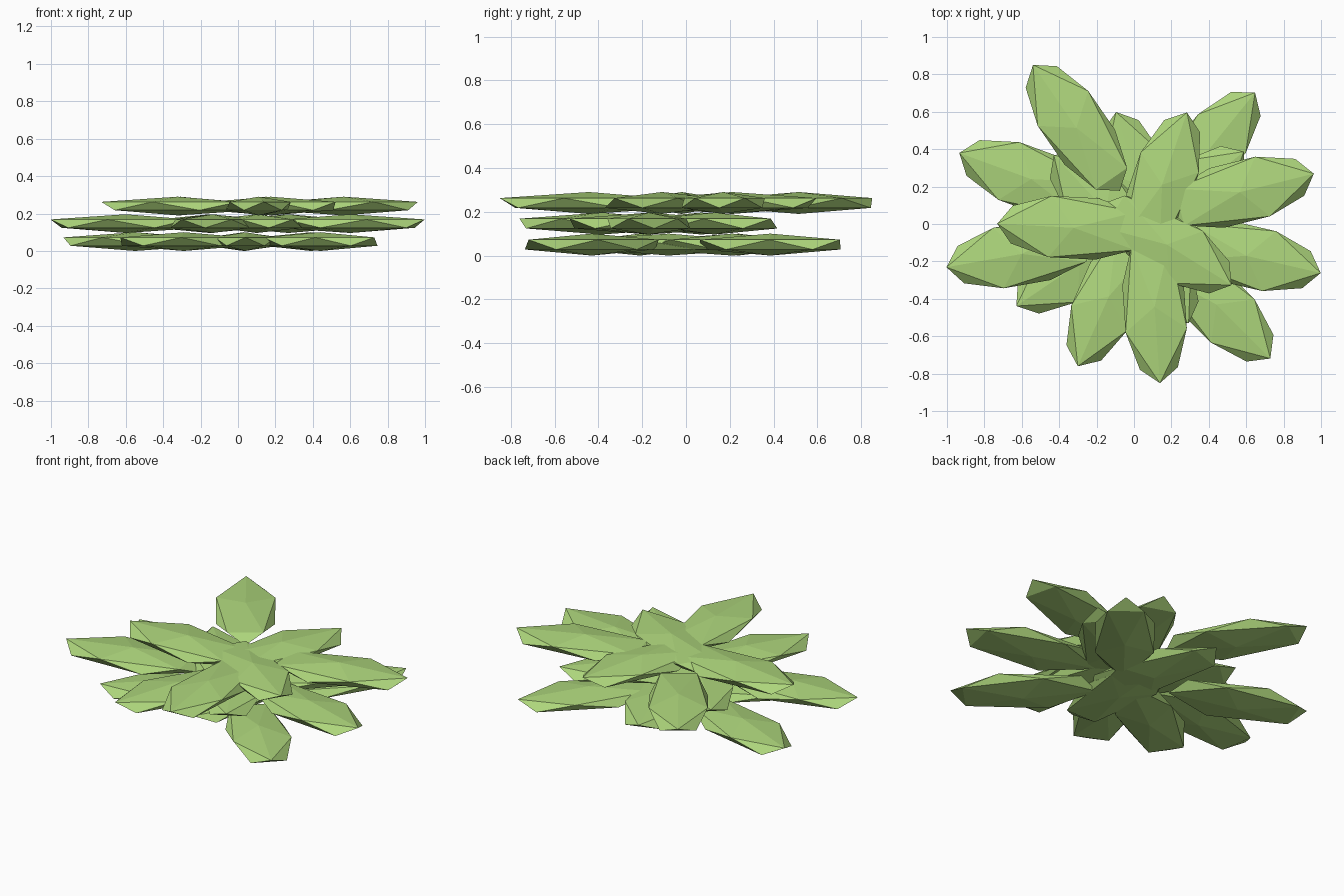
import bpy
from math import radians

green = bpy.data.materials.new("leaf_green")
green.diffuse_color = (0.42, 0.67, 0.20, 1)

# Each tier: height of its middle, then leaf centre x, y and pointing angle
tiers = {
    "lower": (0.050, [(-0.55, 0.24, 160), (0.39, 0.385, 51), (0.44, -0.43, -45),
                      (-0.29, -0.21, 214), (0.03, 0.21, 108), (0.04, -0.08, -90)]),
    "middle": (0.146, [(0.60, -0.17, -13), (-0.60, -0.16, 190), (-0.134, -0.387, 246),
                       (0.27, 0.13, 39), (-0.15, 0.07, 133), (0.10, -0.17, -62)]),
    "upper": (0.240, [(-0.308, 0.514, 124.6), (0.565, 0.17, 14), (-0.323, -0.02, 177),
                      (0.11, -0.443, -86), (0.15, 0.21, 71), (0.175, -0.11, -32)]),
}


# Leaf: flattened, stretched 20-sided ball whose upper tip points outward
def leaf(name, x, y, z, angle):
    bpy.ops.mesh.primitive_ico_sphere_add(subdivisions=1, radius=1, location=(x, y, z),
                                          rotation=(0, 0, radians(angle)))
    ob = bpy.context.object
    ob.name = name
    ob.scale = (0.457, 0.193, 0.05)
    ob.data.materials.append(green)


for tier, (z, leaves) in tiers.items():
    for i, (x, y, angle) in enumerate(leaves):
        leaf(f"{tier}_leaf_{i + 1}", x, y, z, angle)
